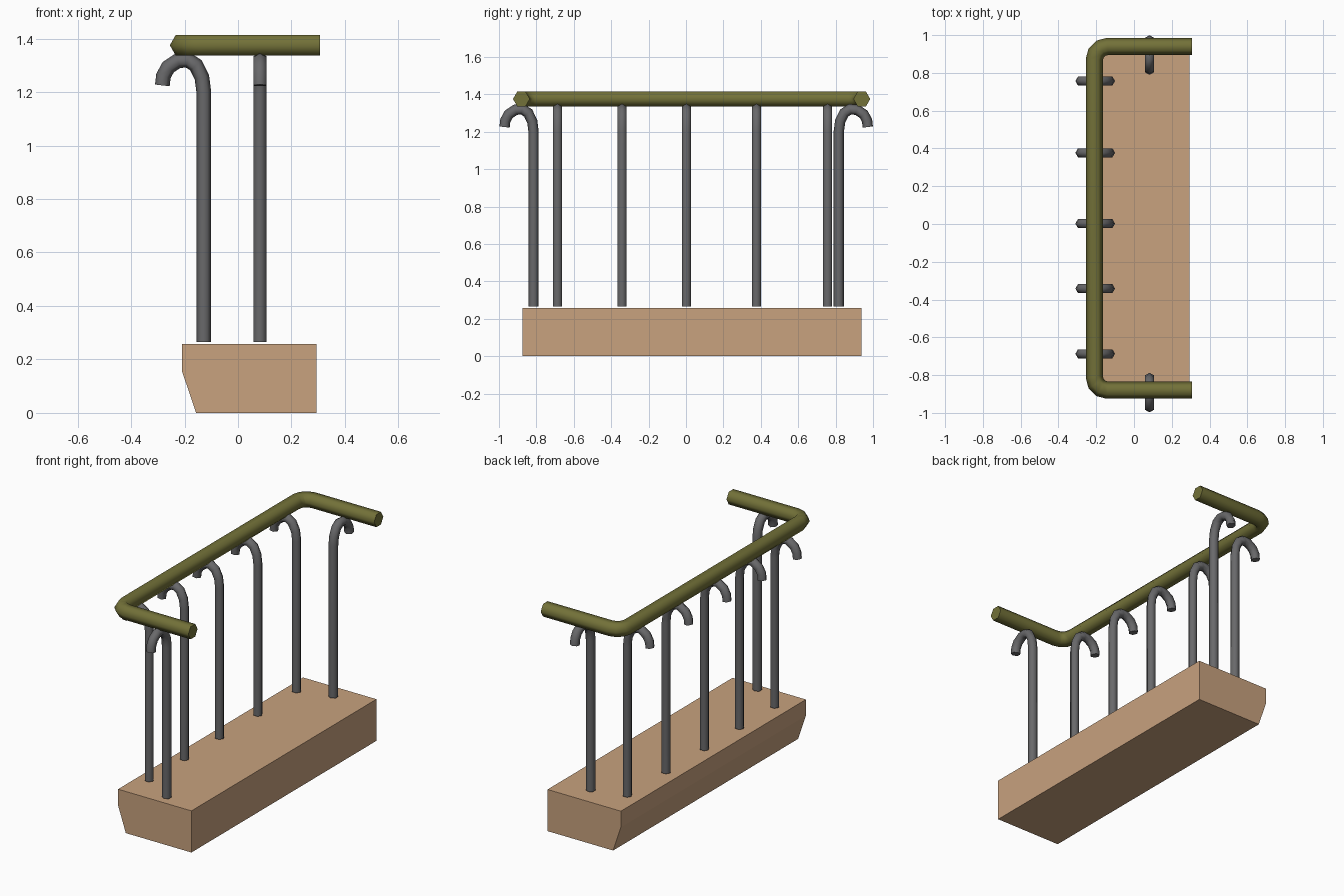
import bpy, bmesh, math
from mathutils import Vector

if "Cube" in bpy.data.objects:
    bpy.data.objects.remove(bpy.data.objects["Cube"])


def material(name, rgb):
    m = bpy.data.materials.new(name)
    m.diffuse_color = (*rgb, 1)
    m.use_nodes = True
    m.node_tree.nodes["Principled BSDF"].inputs["Base Color"].default_value = m.diffuse_color
    return m


wood = material("tan wood", (0.58, 0.36, 0.21))
metal = material("dark grey metal", (0.14, 0.14, 0.145))
olive = material("olive rail", (0.17, 0.165, 0.04))


def finish(name, bm, mat, smooth):
    bmesh.ops.recalc_face_normals(bm, faces=bm.faces)
    me = bpy.data.meshes.new(name)
    bm.to_mesh(me)
    bm.free()
    me.materials.append(mat)
    ob = bpy.data.objects.new(name, me)
    bpy.context.collection.objects.link(ob)
    if smooth:
        bpy.ops.object.select_all(action='DESELECT')
        ob.select_set(True)
        bpy.context.view_layer.objects.active = ob
        bpy.ops.object.shade_smooth_by_angle(angle=math.radians(65))
    return ob


def tube(name, path, binormal, r, mat):
    """Sweep a hexagon along a planar path, corners pointing in the path plane."""
    pts = [Vector(p) for p in path]
    b = Vector(binormal)
    bm = bmesh.new()
    rings = []
    for i, p in enumerate(pts):
        d_in = (p - pts[max(i - 1, 0)]).normalized()
        d_out = (pts[min(i + 1, len(pts) - 1)] - p).normalized()
        t = (d_in + d_out).normalized()
        side = b.cross(t) / max(t.dot(d_out if i == 0 else d_in), 0.5)
        rings.append([bm.verts.new(p + r * (math.cos(a) * side + math.sin(a) * b))
                      for a in (k * math.pi / 3 for k in range(6))])
    for lo, hi in zip(rings, rings[1:]):
        for k in range(6):
            n = (k + 1) % 6
            bm.faces.new((lo[k], lo[n], hi[n], hi[k]))
    bm.faces.new(rings[0])
    bm.faces.new(rings[-1])
    return finish(name, bm, mat, True)


# Base block with a chamfered lower edge
bm = bmesh.new()
profile = [(-0.21, 0.258), (0.293, 0.258), (0.293, 0), (-0.157, 0), (-0.21, 0.158)]
face = bm.faces.new([bm.verts.new((x, -0.875, z)) for x, z in profile])
ext = bmesh.ops.extrude_face_region(bm, geom=[face])
bmesh.ops.translate(bm, vec=(0, 1.813, 0),
                    verts=[v for v in ext["geom"] if isinstance(v, bmesh.types.BMVert)])
finish("base_block", bm, wood, False)

# Hooked posts: distance outward from the post, height
hook = [(0, 0.265), (0, 1.2), (0.007, 1.255), (0.029, 1.3), (0.06, 1.32),
        (0.097, 1.317), (0.133, 1.293), (0.151, 1.26), (0.155, 1.225)]


def post(name, x, y, dx, dy):
    tube(name, [(x + dx * o, y + dy * o, z) for o, z in hook], (dy, -dx, 0), 0.0275, metal)


for i, y in enumerate((-0.687, -0.342, 0.002, 0.377, 0.757)):
    post(f"long_side_post_{i + 1}", -0.128, y, -1, 0)
post("near_end_post", 0.082, -0.815, 0, -1)
post("far_end_post", 0.082, 0.817, 0, 1)

# Handrail with rounded corners
x0, y0, y1, c = -0.21, -0.88, 0.94, 0.07
path = [(0.307, y0, 1.375)]
for cy, angles in ((y0 + c, (270, 240, 210, 180)), (y1 - c, (180, 150, 120, 90))):
    path += [(x0 + c + c * math.cos(math.radians(a)),
              cy + c * math.sin(math.radians(a)), 1.375) for a in angles]
path.append((0.307, y1, 1.375))
tube("handrail", path, (0, 0, 1), 0.045, olive)
